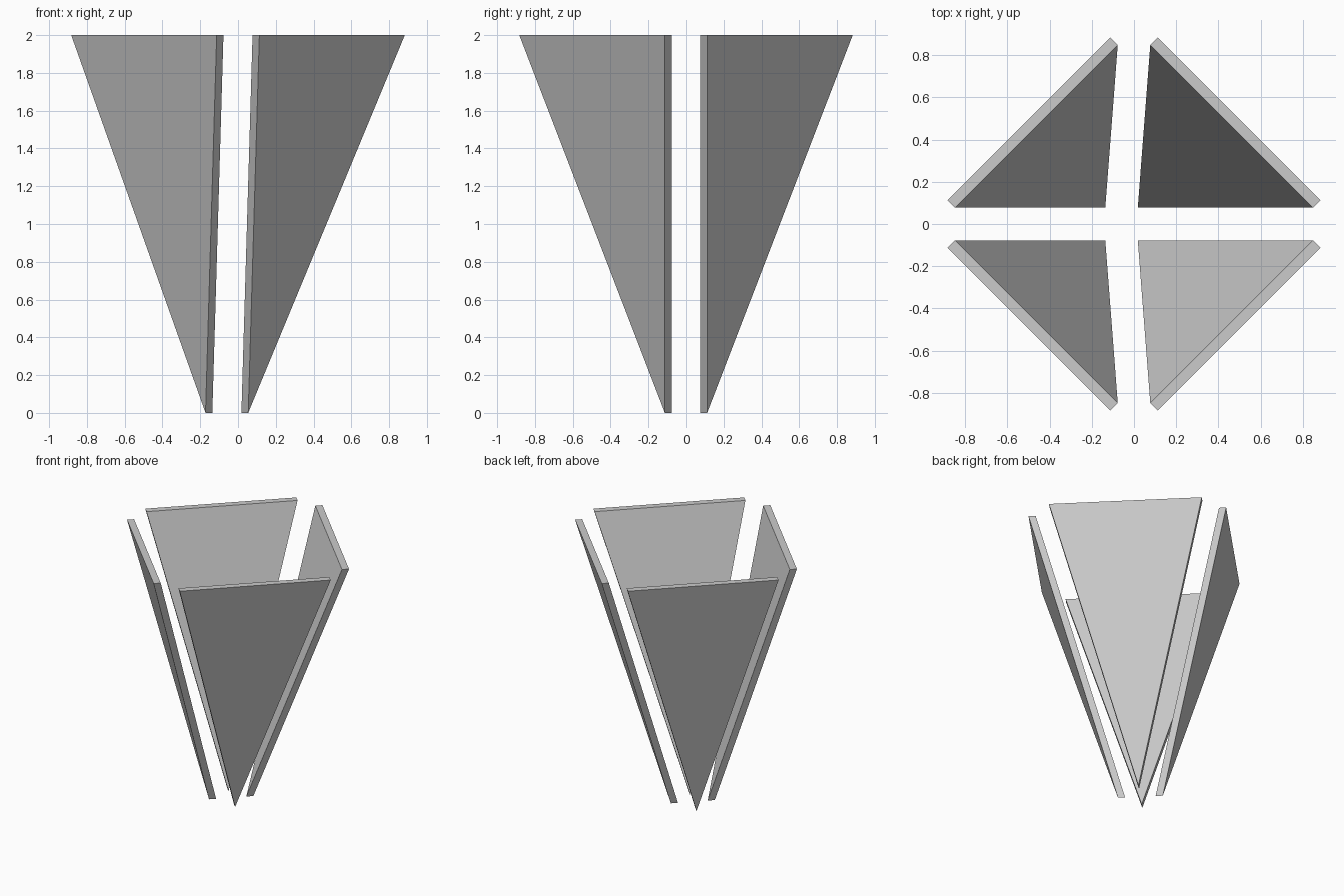
import bpy, bmesh
from mathutils import Vector

if "Cube" in bpy.data.objects:
    bpy.data.objects.remove(bpy.data.objects["Cube"])

GAP, SPAN, SHIFT = 0.077, 0.847, -0.059   # inner corner, far corner, lean of the bottom tips
OFFSET = 0.036                            # panel thickness along x and along y


def panel(name, sx, sy):
    """Upright triangular slab tapering to a tip at the ground."""
    bm = bmesh.new()
    corners = [(sx * GAP, sy * SPAN, 2), (sx * SPAN, sy * GAP, 2),
               (sx * GAP + SHIFT, sy * GAP, 0)]
    face = bm.faces.new([bm.verts.new(c) for c in corners])
    ext = bmesh.ops.extrude_face_region(bm, geom=[face], use_keep_orig=True)
    moved = [v for v in ext["geom"] if isinstance(v, bmesh.types.BMVert)]
    bmesh.ops.translate(bm, verts=moved, vec=Vector((sx * OFFSET, sy * OFFSET, 0)))
    bmesh.ops.recalc_face_normals(bm, faces=bm.faces[:])
    mesh = bpy.data.meshes.new(name)
    bm.to_mesh(mesh)
    bm.free()
    bpy.context.collection.objects.link(bpy.data.objects.new(name, mesh))


# Four panels around the open centre
for side_x, sx in (("left", -1), ("right", 1)):
    for side_y, sy in (("front", -1), ("back", 1)):
        panel(f"{side_y}_{side_x}_panel", sx, sy)
